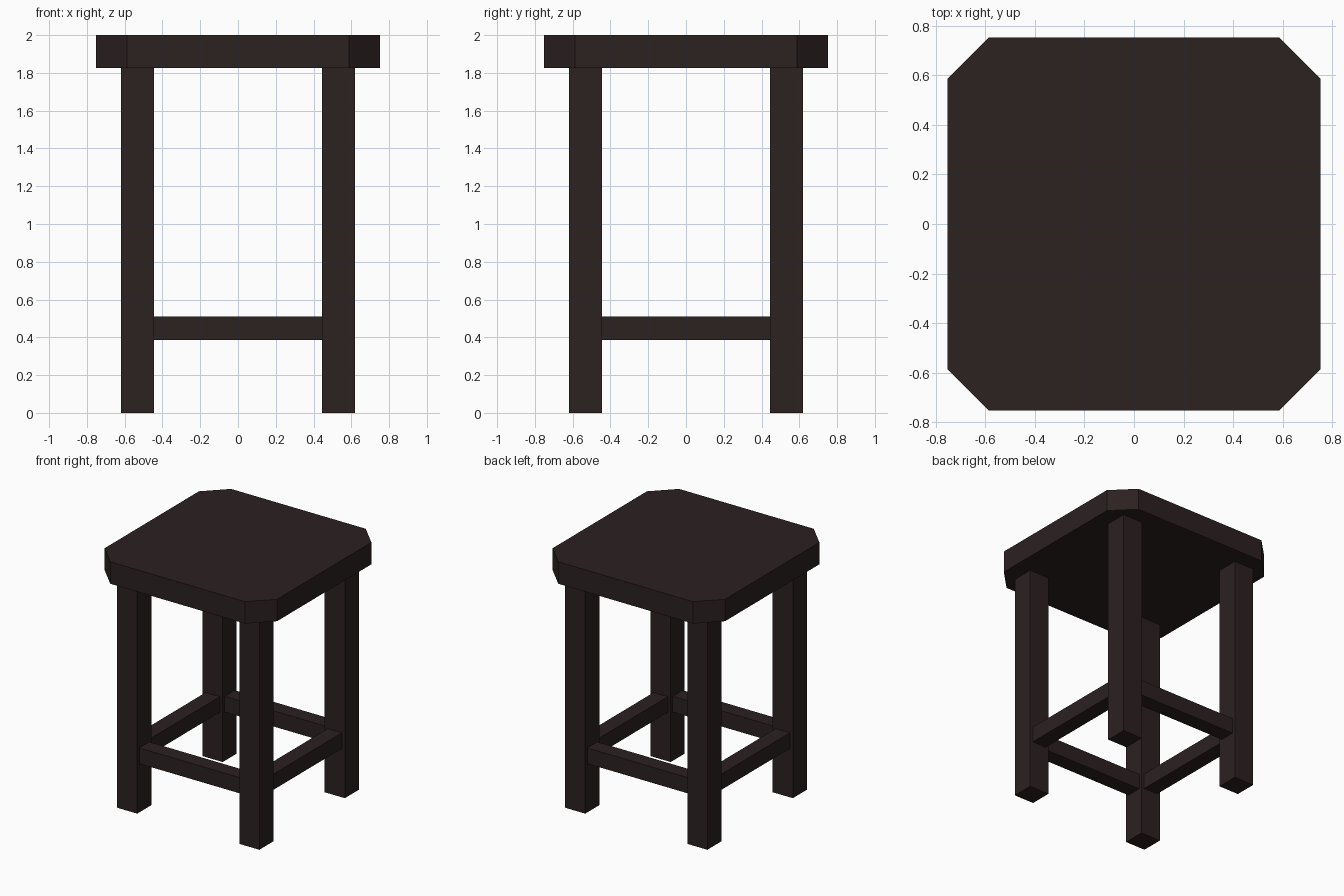
import bpy
import bmesh

cube = bpy.data.objects.get("Cube")
if cube:
    bpy.data.objects.remove(cube, do_unlink=True)

# Dark stained wood
wood = bpy.data.materials.new("dark_wood")
wood.use_nodes = True
colour = (0.025, 0.0152, 0.0152, 1)
wood.diffuse_color = colour
wood.node_tree.nodes["Principled BSDF"].inputs["Base Color"].default_value = colour


def box(name, centre, size, corner_cut=0):
    """Box with optional chamfered vertical corners."""
    bm = bmesh.new()
    bmesh.ops.create_cube(bm, size=1)
    bmesh.ops.scale(bm, vec=size, verts=bm.verts)
    if corner_cut:
        upright = [e for e in bm.edges
                   if abs(e.verts[0].co.z - e.verts[1].co.z) > 0.01]
        bmesh.ops.bevel(bm, geom=upright, offset=corner_cut,
                        offset_type='OFFSET', segments=1, affect='EDGES')
    mesh = bpy.data.meshes.new(name)
    bm.to_mesh(mesh)
    bm.free()
    mesh.materials.append(wood)
    obj = bpy.data.objects.new(name, mesh)
    obj.location = centre
    bpy.context.collection.objects.link(obj)
    return obj


SEAT_WIDTH, SEAT_BOTTOM, HEIGHT = 1.506, 1.827, 2.0
LEG, LEG_POS = 0.175, 0.533
RUNG, RUNG_Z = 0.124, 0.447
SPAN = 2 * LEG_POS - LEG

# Seat slab with cut corners
box("seat", (0, 0, (SEAT_BOTTOM + HEIGHT) / 2),
    (SEAT_WIDTH, SEAT_WIDTH, HEIGHT - SEAT_BOTTOM), corner_cut=0.165)

# Four square legs
for side, x in (("left", LEG_POS), ("right", -LEG_POS)):
    for end, y in (("front", -LEG_POS), ("back", LEG_POS)):
        box(f"{end}_{side}_leg", (x, y, SEAT_BOTTOM / 2), (LEG, LEG, SEAT_BOTTOM))

# Four rungs between the legs
for end, y in (("front", -LEG_POS), ("back", LEG_POS)):
    box(f"{end}_rung", (0, y, RUNG_Z), (SPAN, RUNG, RUNG))
for side, x in (("left", LEG_POS), ("right", -LEG_POS)):
    box(f"{side}_rung", (x, 0, RUNG_Z), (RUNG, SPAN, RUNG))
